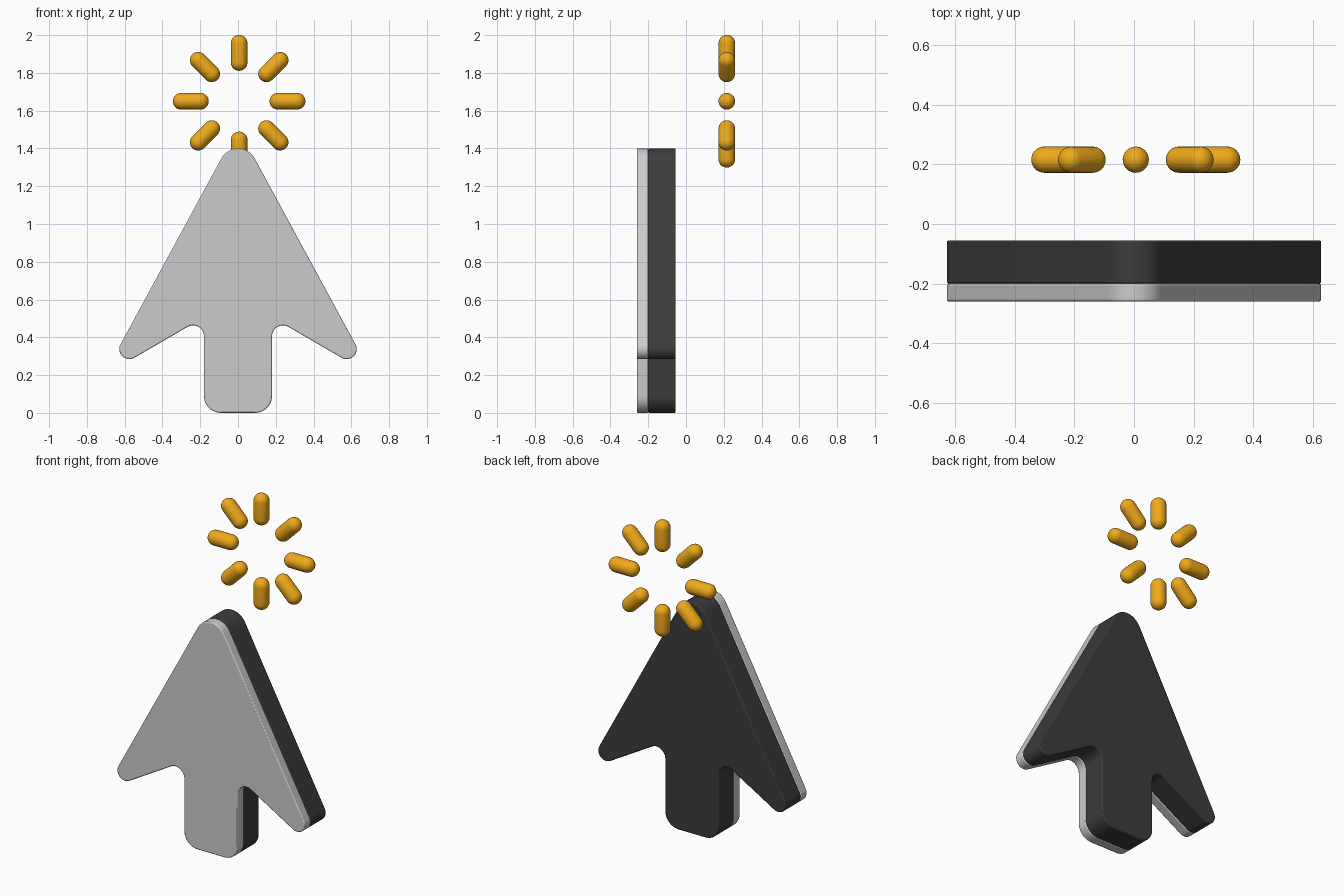
import bpy, bmesh, math
from mathutils import Vector, Matrix

if "Cube" in bpy.data.objects:
    bpy.data.objects.remove(bpy.data.objects["Cube"])


def material(name, color):
    m = bpy.data.materials.new(name)
    m.diffuse_color = (*color, 1)
    m.use_nodes = True
    m.node_tree.nodes["Principled BSDF"].inputs["Base Color"].default_value = m.diffuse_color
    return m


def make_object(name, bm, mat=None):
    bmesh.ops.recalc_face_normals(bm, faces=bm.faces)
    mesh = bpy.data.meshes.new(name)
    bm.to_mesh(mesh)
    bm.free()
    if mat:
        mesh.materials.append(mat)
    ob = bpy.data.objects.new(name, mesh)
    bpy.context.collection.objects.link(ob)
    bpy.ops.object.select_all(action='DESELECT')
    ob.select_set(True)
    bpy.context.view_layer.objects.active = ob
    bpy.ops.object.shade_smooth_by_angle(angle=math.radians(35))
    return ob


def rounded_outline(corners, steps=12):
    """Replace each (x, z, radius) corner by a tangent arc."""
    out = []
    for i, (x, z, r) in enumerate(corners):
        p = Vector((x, z))
        a = (Vector(corners[i - 1][:2]) - p).normalized()
        b = (Vector(corners[(i + 1) % len(corners)][:2]) - p).normalized()
        half = a.angle(b) / 2
        center = p + (a + b).normalized() * r / math.sin(half)
        t = r / math.tan(half)
        v0, v1 = p + a * t - center, p + b * t - center
        sweep = math.pi - 2 * half
        for k in range(steps + 1):
            f = k / steps
            w = (v0 * math.sin((1 - f) * sweep) + v1 * math.sin(f * sweep)) / math.sin(sweep)
            out.append(center + w)
    return out


# Arrow outline: right half, mirrored to the left
right = [(0.18, 0, 0.09), (0.18, 0.506, 0.058), (0.712, 0.197, 0.053)]
corners = right + [(0, 1.51, 0.10)] + [(-x, z, r) for x, z, r in reversed(right)]
outline = rounded_outline(corners)


def arrow_slab(name, y0, y1, mat=None):
    bm = bmesh.new()
    face = bm.faces.new([bm.verts.new((p.x, y0, p.y)) for p in outline])
    ext = bmesh.ops.extrude_face_region(bm, geom=[face], use_keep_orig=True)
    verts = [e for e in ext['geom'] if isinstance(e, bmesh.types.BMVert)]
    bmesh.ops.translate(bm, verts=verts, vec=(0, y1 - y0, 0))
    ob = make_object(name, bm, mat)
    bev = ob.modifiers.new("edge_rounding", 'BEVEL')
    bev.width = 0.006
    bev.segments = 2
    bev.limit_method = 'ANGLE'
    bev.angle_limit = math.radians(50)


dark = material("dark_grey", (0.045, 0.045, 0.045))
orange = material("orange", (0.87, 0.40, 0.01))

# Light front plate and dark body behind it
arrow_slab("arrow_front_plate", -0.26, -0.20)
arrow_slab("arrow_body", -0.20, -0.055, dark)

# Ring of eight capsule rays
R, HALF, RING = 0.044, 0.051, 0.256
for i in range(8):
    bm = bmesh.new()
    profile = []
    for side in (-1, 1):
        for k in range(9):
            a = math.pi / 2 * (k / 8 if side > 0 else k / 8 - 1)
            profile.append(bm.verts.new((R * math.cos(a), 0, side * HALF + R * math.sin(a))))
    edges = [bm.edges.new(pair) for pair in zip(profile, profile[1:])]
    bmesh.ops.spin(bm, geom=profile + edges, cent=(0, 0, 0), axis=(0, 0, 1),
                   angle=math.tau, steps=24, use_merge=True)
    bmesh.ops.remove_doubles(bm, verts=bm.verts, dist=1e-5)
    place = (Matrix.Translation((0.006, 0.216, 1.65))
             @ Matrix.Rotation(i * math.pi / 4, 4, 'Y')
             @ Matrix.Translation((0, 0, RING)))
    bmesh.ops.transform(bm, matrix=place, verts=bm.verts)
    make_object(f"click_ray_{i + 1}", bm, orange)
